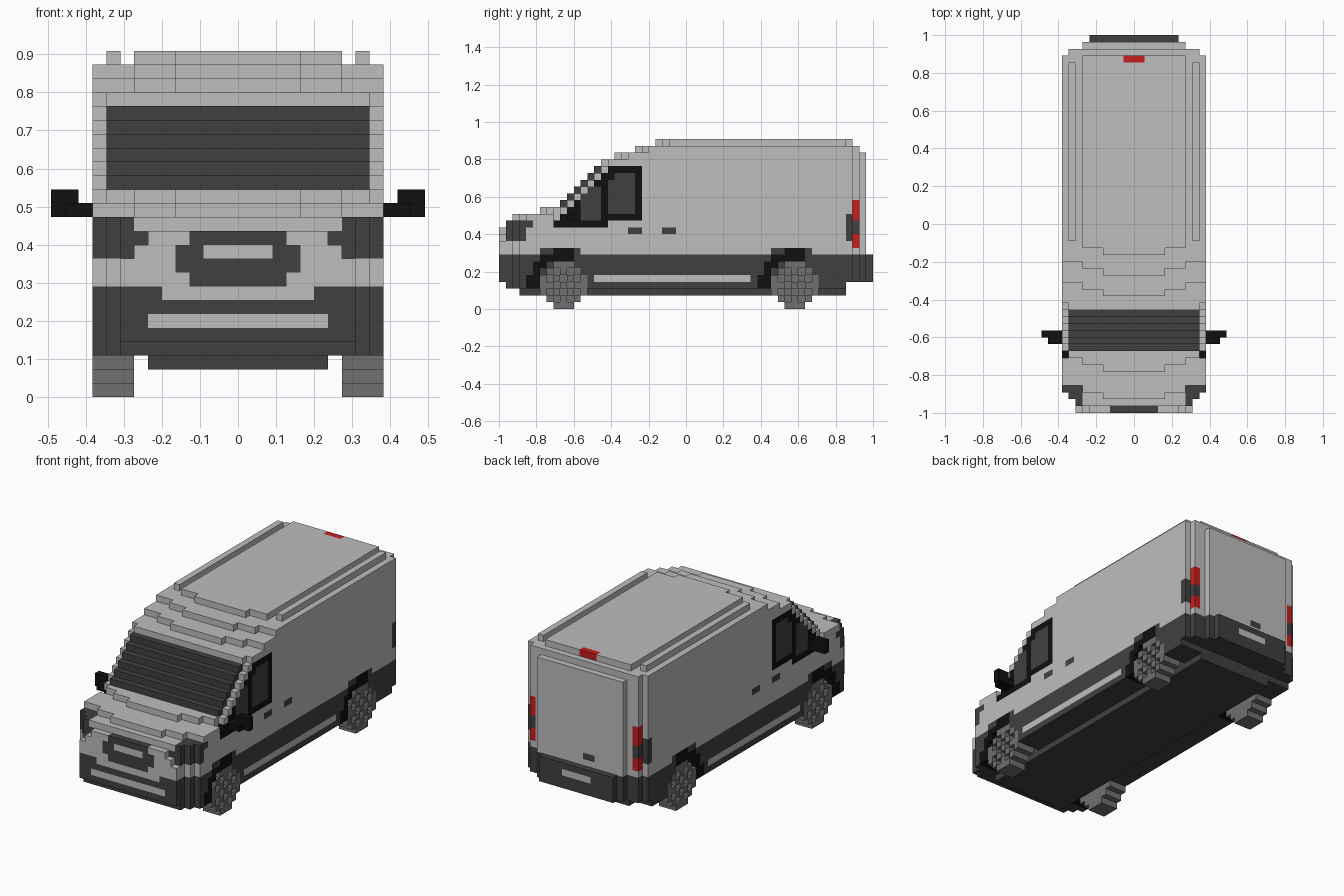
import bpy
import bmesh

cube = bpy.data.objects.get("Cube")
if cube:
    bpy.data.objects.remove(cube, do_unlink=True)

V = 2 / 55            # size of one block; the van is 55 blocks long
LENGTH, HALF = 55, 10  # half width in blocks either side of the centre column
WHEELS = (9, 43)       # lengthwise block index of the wheel centres
HUB_Z = 3

# Colours
COLOURS = {
    "light grey paint": (0.52, 0.51, 0.51),
    "dark grey": (0.051, 0.051, 0.051),
    "black": (0.005, 0.005, 0.005),
    "wheel grey": (0.162, 0.162, 0.162),
    "signal red": (0.58, 0.013, 0.013),
}
MATS = {}
for name, rgb in COLOURS.items():
    m = bpy.data.materials.new(name)
    m.use_nodes = True
    m.diffuse_color = (*rgb, 1)
    bsdf = m.node_tree.nodes["Principled BSDF"]
    bsdf.inputs["Base Color"].default_value = (*rgb, 1)
    bsdf.inputs["Roughness"].default_value = 0.8
    MATS[name] = m

# Part name -> colour
PARTS = {
    "body": "light grey paint", "lower_trim": "dark grey",
    "front_strip": "light grey paint", "sill_strip": "light grey paint",
    "rear_plate": "light grey paint", "grille": "dark grey",
    "grille_bar": "light grey paint", "headlights": "dark grey",
    "windscreen": "dark grey", "side_window_frames": "black",
    "side_windows": "dark grey", "door_handles": "dark grey",
    "wheel_arches": "black", "tail_lights": "signal red",
    "tail_light_surrounds": "dark grey", "brake_light": "signal red",
    "mirrors": "black", "wheels": "wheel grey",
}

# Side profile: (number of columns, roof height in blocks), nose to tail
PROFILE = [(1, 12), (1, 13), (4, 14), (3, 15), (1, 16), (1, 17), (1, 18),
           (1, 19), (1, 20), (1, 21), (2, 22), (3, 23), (3, 24), (29, 25),
           (1, 24), (1, 23), (1, 8)]
H = [h for n, h in PROFILE for _ in range(n)]


def height(a, j):
    """Top of the body at distance a from the centre, column j."""
    if j >= 52:
        return H[j]
    if 9 <= j <= 16:                      # windscreen, pillars one step lower
        return H[j - (a == 10)]
    off = 0 if a <= 4 else 1 if a <= 7 else 2
    h = H[max(j - off, 0)]
    if j >= 1:
        h = max(h, 13)
    if j == 8 and a == 10:
        h = 13
    if h == 25 and (a in (8, 10) or (a == 9 and j > 50)):
        h = 24                            # gutters beside the roof rails
    return h


def half_width(j, k):
    """Plan outline with stepped corners at the nose and tail."""
    if j == 0:
        return 8 if k < 10 else 6 if k == 11 else 7
    return {1: 8, 2: 9, 52: 9, 53: 7, 54: 6}.get(j, HALF)


def floor(a, j):
    if j == 0 or j >= 51:
        return 4
    return 2 if a <= 6 and j >= 3 else 3


def in_well(a, j, k):
    """Returns 'gap', 'arch', 'lip' or None around the wheels."""
    for c in WHEELS:
        dj, dk = j - c, k - HUB_Z
        d = (dj * dj + dk * dk) ** 0.5
        if a >= 7 and (abs(dj) <= 3 and abs(dk) <= 3 and abs(dj) + abs(dk) <= 4
                       or d < 4 and dj <= 1):
            return "gap"
        if a >= 7 and 4 <= d <= 5.1 and dj <= 1 and k >= 3:
            return "arch"
        if k == 8 and -3 <= dj <= 2:
            return "lip"
    return None


def paint(i, j, k):
    """Which part a body block belongs to."""
    a = abs(i)
    well = in_well(a, j, k)
    if well == "arch":
        return "wheel_arches"
    # Nose
    if j == 0:
        if k == 10 and a <= 2:
            return "grille_bar"
        if (k in (9, 10) and a <= 4) or (k in (8, 11) and a <= 3):
            return "grille"
        if (k == 5 and a <= 6) or (k == 7 and a <= 5):
            return "front_strip"
    if 10 <= k <= 12 and 1 <= j <= 3 and (a >= 8 or (a == 7 and k == 11)):
        return "headlights"
    if k == 12 and j == 4 and a >= 9:
        return "headlights"
    # Windscreen
    if 9 <= j <= 14 and a <= 9 and k >= 15:
        return "windscreen"
    # Side glass and handles
    if a == 10:
        if 12 <= k <= 20 and k - 4 <= j <= 20 and (k > 12 or j <= 15):
            front = 12 <= j <= 14 and 13 <= k <= min(17, j + 4)
            rear = 16 <= j <= 19 and 14 <= k <= min(19, j + 2)
            return "side_windows" if front or rear else "side_window_frames"
        if k == 11 and j in (19, 20, 24, 25):
            return "door_handles"
        if k == 4 and 14 <= j <= 36:
            return "sill_strip"
    # Tail
    if (j == 51 and a == 10 and 10 <= k <= 13) or (j == 52 and a == 9 and k in (11, 12)):
        return "tail_light_surrounds"
    if j == 52 and a == 9 and 9 <= k <= 15:
        return "tail_lights"
    if j == 51 and k == 24 and a <= 1:
        return "brake_light"
    if j == 54 and k == 6 and a <= 2:
        return "rear_plate"
    if j == 53 and k == 9 and i in (-1, -2):
        return "door_handles"
    return "lower_trim" if k < 8 or well == "lip" else "body"


# Fill the block grid: body
cells = {}
for j in range(LENGTH):
    for i in range(-HALF, HALF + 1):
        a = abs(i)
        for k in range(floor(a, j), height(a, j)):
            if a <= half_width(j, k) and in_well(a, j, k) != "gap":
                cells[i, j, k] = paint(i, j, k)

for side in (-1, 1):
    # Wheels, with a checked pattern of recesses in the outer face
    for c in WHEELS:
        for dj in range(-3, 4):
            for dk in range(-3, 4):
                if abs(dj) + abs(dk) > 4:
                    continue
                recess = abs(dj) + abs(dk) in (1, 3) and max(abs(dj), abs(dk)) <= 2
                for a in range(8, 10 if recess else 11):
                    cells[side * a, c + dj, HUB_Z + dk] = "wheels"
    # Door mirrors
    for a, j, k in ((11, 10, 13), (12, 10, 13), (11, 11, 13), (12, 11, 13),
                    (13, 11, 13), (12, 11, 14), (13, 11, 14)):
        cells[side * a, j, k] = "mirrors"

# Corner offsets of the six block faces, wound outwards
FACES = {
    (1, 0, 0): ((1, 0, 0), (1, 1, 0), (1, 1, 1), (1, 0, 1)),
    (-1, 0, 0): ((0, 0, 0), (0, 0, 1), (0, 1, 1), (0, 1, 0)),
    (0, 1, 0): ((0, 1, 0), (0, 1, 1), (1, 1, 1), (1, 1, 0)),
    (0, -1, 0): ((0, 0, 0), (1, 0, 0), (1, 0, 1), (0, 0, 1)),
    (0, 0, 1): ((0, 0, 1), (1, 0, 1), (1, 1, 1), (0, 1, 1)),
    (0, 0, -1): ((0, 0, 0), (0, 1, 0), (1, 1, 0), (1, 0, 0)),
}


def build_part(name, colour):
    """Skin the exposed faces of one part and merge the flat areas."""
    bm = bmesh.new()
    verts = {}

    def vert(p):
        if p not in verts:
            verts[p] = bm.verts.new(((p[0] - 0.5) * V, p[1] * V - 1, p[2] * V))
        return verts[p]

    for (i, j, k), part in cells.items():
        if part != name:
            continue
        for (x, y, z), quad in FACES.items():
            if (i + x, j + y, k + z) not in cells:
                bm.faces.new([vert((i + u, j + v, k + w)) for u, v, w in quad])
    bmesh.ops.dissolve_limit(bm, angle_limit=0.01, verts=bm.verts[:], edges=bm.edges[:])
    mesh = bpy.data.meshes.new(name)
    bm.to_mesh(mesh)
    bm.free()
    mesh.materials.append(MATS[colour])
    bpy.context.collection.objects.link(bpy.data.objects.new(name, mesh))


for part_name, part_colour in PARTS.items():
    build_part(part_name, part_colour)
